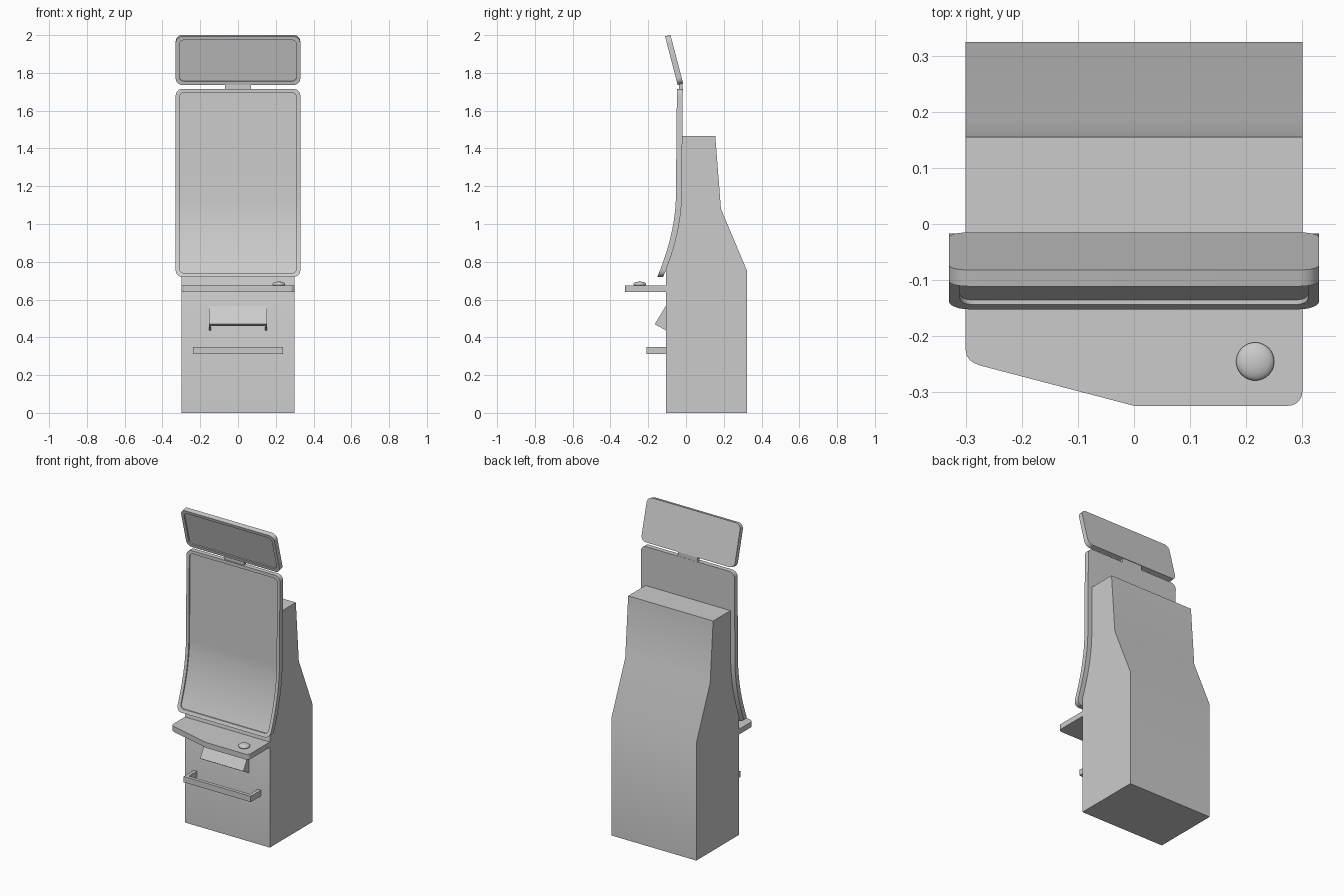
import bpy, bmesh, math
from mathutils import Vector

if "Cube" in bpy.data.objects:
    bpy.data.objects.remove(bpy.data.objects["Cube"])


def finish(bm, name, smooth=None):
    bmesh.ops.remove_doubles(bm, verts=bm.verts, dist=1e-5)
    bmesh.ops.recalc_face_normals(bm, faces=bm.faces)
    me = bpy.data.meshes.new(name)
    bm.to_mesh(me)
    bm.free()
    ob = bpy.data.objects.new(name, me)
    bpy.context.collection.objects.link(ob)
    if smooth:
        bpy.ops.object.select_all(action='DESELECT')
        ob.select_set(True)
        bpy.context.view_layer.objects.active = ob
        bpy.ops.object.shade_smooth_by_angle(angle=math.radians(smooth))
    return ob


def prism(name, pts, axis, lo, hi, smooth=None):
    """Extrude a 2D outline along x (points are y,z) or z (points are x,y)."""
    bm = bmesh.new()
    place = (lambda p: (lo, p[0], p[1])) if axis == 'x' else (lambda p: (p[0], p[1], lo))
    face = bm.faces.new([bm.verts.new(place(p)) for p in pts])
    moved = bmesh.ops.extrude_face_region(bm, geom=[face])['geom']
    d = hi - lo
    vec = (d, 0, 0) if axis == 'x' else (0, 0, d)
    bmesh.ops.translate(bm, vec=vec, verts=[v for v in moved if isinstance(v, bmesh.types.BMVert)])
    return finish(bm, name, smooth)


def rounded(half, z0, z1, r, n=6):
    pts = []
    for cx, cz, a0 in ((half - r, z1 - r, 0), (r - half, z1 - r, 90),
                       (r - half, z0 + r, 180), (half - r, z0 + r, 270)):
        for i in range(n + 1):
            a = math.radians(a0 + 90 * i / n)
            pts.append((cx + r * math.cos(a), cz + r * math.sin(a)))
    return pts


def framed_panel(name, half, z0, z1, thick, border, depth, curve=None, levels=()):
    """Rounded slab with a recessed front, bent in y along an optional curve."""
    bm = bmesh.new()
    outer = rounded(half, z0, z1, 0.035)
    inner = rounded(half - border, z0 + border, z1 - border, 0.025)
    rings = [[bm.verts.new((x, y, z)) for x, z in loop]
             for loop, y in ((outer, thick), (outer, 0), (inner, 0), (inner, depth))]
    n = len(outer)
    for a, b in zip(rings, rings[1:]):
        for i in range(n):
            bm.faces.new((a[i], a[(i + 1) % n], b[(i + 1) % n], b[i]))
    bm.faces.new(rings[0])
    bm.faces.new(rings[-1])
    for z in levels:
        bmesh.ops.bisect_plane(bm, geom=bm.verts[:] + bm.edges[:] + bm.faces[:],
                               plane_co=(0, 0, z), plane_no=(0, 0, 1))
    if curve:
        for v in bm.verts:
            v.co.y += curve(v.co.z)
    return finish(bm, name, 30)


def screen_y(z):
    if z > 1.15:
        return -0.0535 + 0.0055 * (z - 1.15) / 0.565
    return -0.0535 - 0.0985 * ((1.15 - z) / 0.43) ** 1.85


# Cabinet body, its upper front following the back of the screen
bends = [0.78 + 0.0285 * i for i in range(14)]
front = [(screen_y(z) + 0.03, z) for z in [1.465] + bends[::-1]]
prism("cabinet", [(-0.107, 0), (0.324, 0), (0.324, 0.75), (0.185, 1.08), (0.155, 1.465)]
      + front + [(-0.107, 0.758)], 'x', -0.3, 0.3, 30)

# Curved main screen
framed_panel("main_screen", 0.33, 0.72, 1.715, 0.031, 0.02, 0.008,
             screen_y, [0.74 + 0.02 * i for i in range(21)])

# Tilted topper screen and its neck
topper = framed_panel("topper_screen", 0.33, 0, 0.2656, 0.03, 0.02, 0.008)
topper.location = (0, -0.044, 1.736)
topper.rotation_euler.x = math.atan2(0.067, 0.257)
prism("topper_neck", [(-0.037, 1.70), (-0.018, 1.70), (-0.018, 1.75), (-0.037, 1.75)],
      'x', -0.07, 0.07)

# Button shelf with one angled front corner
right_corner = [(0.275 + 0.025 * math.cos(math.radians(a)), -0.299 + 0.025 * math.sin(math.radians(a)))
                for a in range(0, -91, -15)]
left_corner = [(-0.275, -0.252), (-0.285, -0.248), (-0.293, -0.242), (-0.298, -0.235), (-0.3, -0.225)]
prism("button_shelf", [(0.3, -0.1)] + right_corner + [(0, -0.324)] + left_corner + [(-0.3, -0.1)],
      'z', 0.64, 0.674)

# Domed push button
bm = bmesh.new()
bmesh.ops.create_uvsphere(bm, u_segments=32, v_segments=16, radius=1)
bmesh.ops.scale(bm, vec=(0.034, 0.034, 0.014), verts=bm.verts)
bmesh.ops.translate(bm, vec=(0.216, -0.245, 0.681), verts=bm.verts)
finish(bm, "push_button", 60)

# Open-bottomed chute: sloping hood and two side cheeks
prism("chute_hood", [(-0.105, 0.57), (-0.165, 0.47), (-0.148, 0.459), (-0.105, 0.531)],
      'x', -0.153, 0.153)
for side, x in (("left", -0.153), ("right", 0.143)):
    prism("chute_cheek_" + side, [(-0.105, 0.57), (-0.165, 0.47), (-0.105, 0.436)], 'x', x, x + 0.01)

# U-shaped foot rail
w, t = 0.237, 0.022
prism("foot_rail", [(-w, -0.1), (-w, -0.21), (w, -0.21), (w, -0.1),
                    (w - t, -0.1), (w - t, -0.21 + t), (t - w, -0.21 + t), (t - w, -0.1)],
      'z', 0.313, 0.35)
